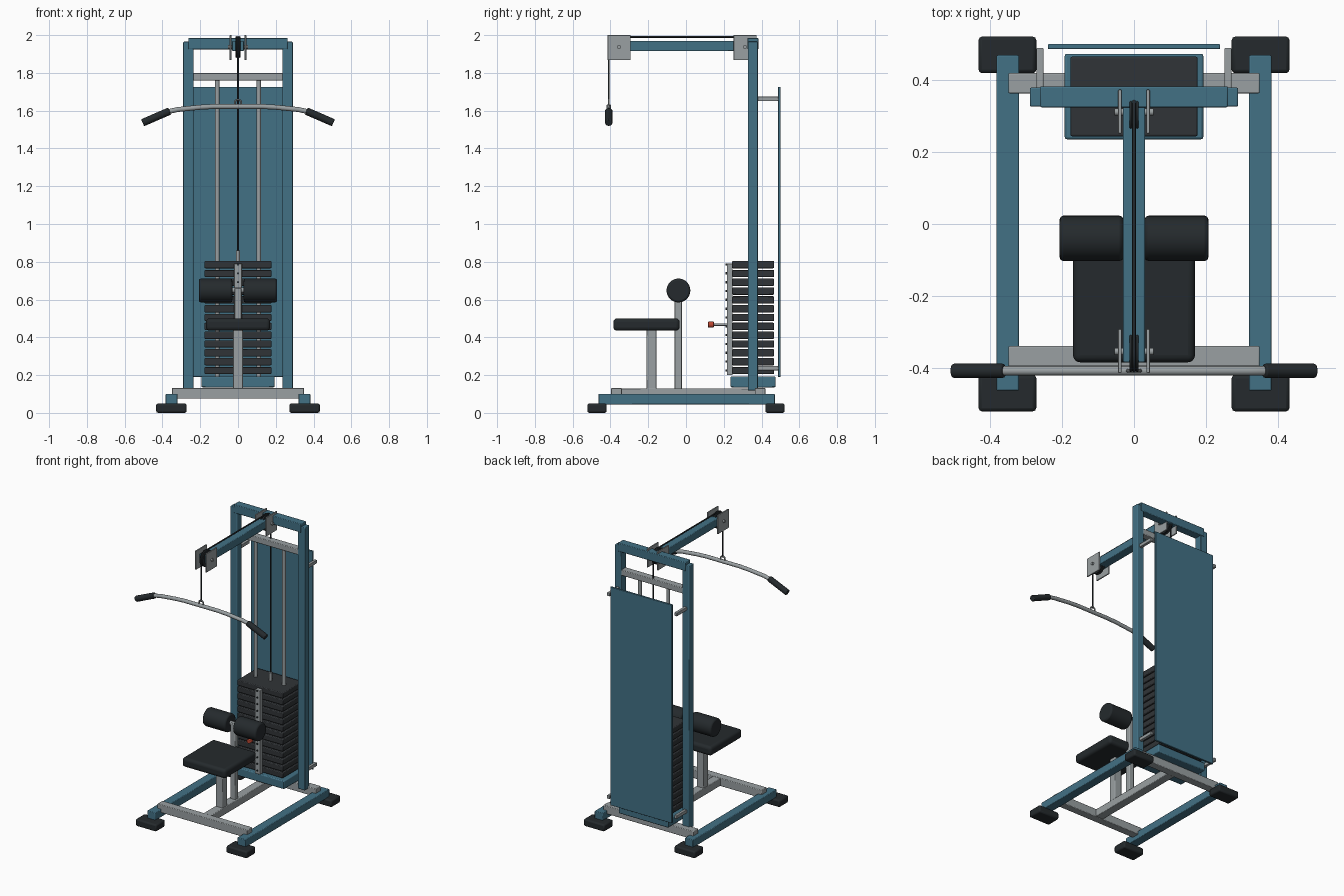
import bpy, math
from mathutils import Vector

if "Cube" in bpy.data.objects:
    bpy.data.objects.remove(bpy.data.objects["Cube"])


def mat(name, r, g, b):
    m = bpy.data.materials.new(name)
    m.diffuse_color = (r, g, b, 1)
    m.use_nodes = True
    m.node_tree.nodes["Principled BSDF"].inputs["Base Color"].default_value = m.diffuse_color
    return m


BLUE = mat("blue_paint", 0.055, 0.165, 0.235)
GREY = mat("grey_steel", 0.32, 0.35, 0.36)
DARK = mat("black_rubber", 0.018, 0.023, 0.026)
IRON = mat("dark_iron", 0.03, 0.034, 0.038)
RED = mat("red_knob", 0.5, 0.06, 0.03)


def finish(o, name, m, bevel=0.0, seg=2):
    o.name = name
    o.data.materials.append(m)
    if bevel:
        b = o.modifiers.new("bevel", 'BEVEL')
        b.width, b.segments, b.limit_method = bevel, seg, 'ANGLE'
    bpy.ops.object.shade_smooth_by_angle(angle=math.radians(35))
    return o


def box(name, x, y, z, m, bevel=0.004, seg=2):
    """Box from (min, max) ranges."""
    r = (x, y, z)
    bpy.ops.mesh.primitive_cube_add(size=1, location=[(a + b) / 2 for a, b in r])
    o = bpy.context.object
    o.scale = [b - a for a, b in r]
    bpy.ops.object.transform_apply(location=False, rotation=False, scale=True)
    return finish(o, name, m, bevel, seg)


def rod(name, a, b, r, m, bevel=0.0, sides=24):
    """Cylinder between two points."""
    a, b = Vector(a), Vector(b)
    bpy.ops.mesh.primitive_cylinder_add(vertices=sides, radius=r, depth=(b - a).length,
                                        location=(a + b) / 2)
    o = bpy.context.object
    o.rotation_euler = (b - a).to_track_quat('Z', 'Y').to_euler()
    return finish(o, name, m, bevel)


def tube(name, pts, r, m):
    """Round tube along a polyline."""
    c = bpy.data.curves.new(name, 'CURVE')
    c.dimensions = '3D'
    c.bevel_depth, c.bevel_resolution, c.use_fill_caps = r, 4, True
    s = c.splines.new('POLY')
    s.points.add(len(pts) - 1)
    for p, q in zip(s.points, pts):
        p.co = (*q, 1)
    o = bpy.data.objects.new(name, c)
    bpy.context.collection.objects.link(o)
    bpy.ops.object.select_all(action='DESELECT')
    o.select_set(True)
    bpy.context.view_layer.objects.active = o
    bpy.ops.object.convert(target='MESH')
    return finish(bpy.context.object, name, m)


def span(s, a, b):
    return tuple(sorted((s * a, s * b)))


# Paired frame parts
for s, side in ((-1, "left"), (1, "right")):
    for f, end in ((-1, "front"), (1, "rear")):
        box(f"{side}_{end}_foot", span(s, 0.272, 0.433), span(f, 0.42, 0.522), (0, 0.05), DARK, 0.01)
    box(f"{side}_base_rail", span(s, 0.32, 0.383), (-0.464, 0.47), (0.045, 0.10), BLUE)
    box(f"{side}_upright", span(s, 0.236, 0.29), (0.327, 0.38), (0.118, 1.965), BLUE)
    for z in (0.237, 1.662):
        box(f"{side}_panel_bracket", span(s, 0.252, 0.272), (0.37, 0.49), (z - 0.012, z + 0.012), GREY, 0.003)
    rod(f"{side}_guide_rod", (s * 0.11, 0.355, 0.18), (s * 0.11, 0.355, 1.775), 0.012, GREY)

# Base cross members and spine
box("front_cross_member", (-0.35, 0.35), (-0.396, -0.34), (0.075, 0.132), GREY)
box("rear_cross_member", (-0.35, 0.35), (0.364, 0.42), (0.075, 0.132), GREY)
box("base_spine", (-0.03, 0.03), (-0.36, 0.38), (0.077, 0.13), GREY)

# Tower top, boom and rear panel
box("top_crossbar", (-0.262, 0.262), (0.325, 0.383), (1.925, 1.985), BLUE)
box("guide_rod_crossbar", (-0.24, 0.24), (0.33, 0.38), (1.76, 1.80), GREY)
box("boom", (-0.031, 0.031), (-0.385, 0.34), (1.915, 1.97), BLUE)
box("rear_panel", (-0.24, 0.24), (0.487, 0.501), (0.19, 1.726), BLUE, 0.003)

# Seat and knee rollers
box("seat_post", (-0.027, 0.027), (-0.21, -0.156), (0.12, 0.45), GREY)
box("seat", (-0.17, 0.17), (-0.385, -0.034), (0.435, 0.5), DARK, 0.02, 4)
box("knee_post", (-0.019, 0.019), (-0.06, -0.022), (0.12, 0.66), GREY)
rod("knee_roller_axle", (-0.19, -0.04, 0.65), (0.19, -0.04, 0.65), 0.014, GREY)
for s, side in ((-1, "left"), (1, "right")):
    rod(f"{side}_knee_roller", (s * 0.03, -0.04, 0.648), (s * 0.207, -0.04, 0.648), 0.063, DARK, 0.01, 40)

# Weight stack with selector strip and pin
box("stack_tray", (-0.193, 0.193), (0.236, 0.474), (0.135, 0.193), BLUE, 0.006)
PITCH = 0.0467
for i in range(13):
    z = 0.205 + i * PITCH
    box(f"weight_plate_{i + 1}", (-0.177, 0.177), (0.244, 0.466), (z, z + 0.039), IRON, 0.005)
    rod(f"selector_hole_{i + 1}", (0, 0.21, z + 0.02), (0, 0.225, z + 0.02), 0.006, DARK, sides=12)
box("selector_strip", (-0.02, 0.02), (0.216, 0.246), (0.2, 0.79), GREY, 0.002)
rod("selector_pin", (0, 0.14, 0.467), (0, 0.24, 0.467), 0.006, GREY)
rod("selector_knob", (0, 0.117, 0.467), (0, 0.147, 0.467), 0.016, RED, 0.003)
rod("stack_stem", (0, 0.362, 0.79), (0, 0.362, 0.86), 0.011, GREY)

# Pulleys with cheek plates
PZ, PR = 1.937, 0.05
FRONT_Y, REAR_Y = -0.355, 0.312
for y, end in ((FRONT_Y, "front"), (REAR_Y, "rear")):
    for k in (-1, 1):
        rod(f"{end}_pulley_flange", (k * 0.006, y, PZ), (k * 0.012, y, PZ), PR + 0.007, DARK, 0.002, 40)
        box(f"{end}_pulley_plate", span(k, 0.035, 0.044), (y - 0.06, y + 0.062), (1.868, 2.0), GREY, 0.002)
    rod(f"{end}_pulley_core", (-0.008, y, PZ), (0.008, y, PZ), PR, DARK, 0, 40)
    rod(f"{end}_pulley_axle", (-0.054, y, PZ), (0.054, y, PZ), 0.01, GREY)

# Cable over both pulleys
R = PR + 0.004
arc = [math.pi / 2 * i / 8 for i in range(9)]
path = [(0, FRONT_Y - R, 1.65)]
path += [(0, FRONT_Y - R * math.cos(t), PZ + R * math.sin(t)) for t in arc]
path += [(0, REAR_Y + R * math.sin(t), PZ + R * math.cos(t)) for t in arc]
path += [(0, REAR_Y + R, 0.85)]
tube("cable", path, 0.005, DARK)

# Pulldown bar with grips and ring
BY = FRONT_Y - R
half = [(0.13, 1.622), (0.2, 1.618), (0.32, 1.606), (0.36, 1.597), (0.42, 1.572)]
pts = [(-x, BY, z) for x, z in reversed(half)] + [(x, BY, z) for x, z in half]
tube("pulldown_bar", pts, 0.013, GREY)
for s, side in ((-1, "left"), (1, "right")):
    rod(f"{side}_grip", (s * 0.362, BY, 1.598), (s * 0.505, BY, 1.536), 0.02, DARK, 0.005)
bpy.ops.mesh.primitive_torus_add(location=(0, BY, 1.642), rotation=(math.pi / 2, 0, 0), major_radius=0.017,
                                 minor_radius=0.005, major_segments=28, minor_segments=10)
finish(bpy.context.object, "bar_ring", GREY)
